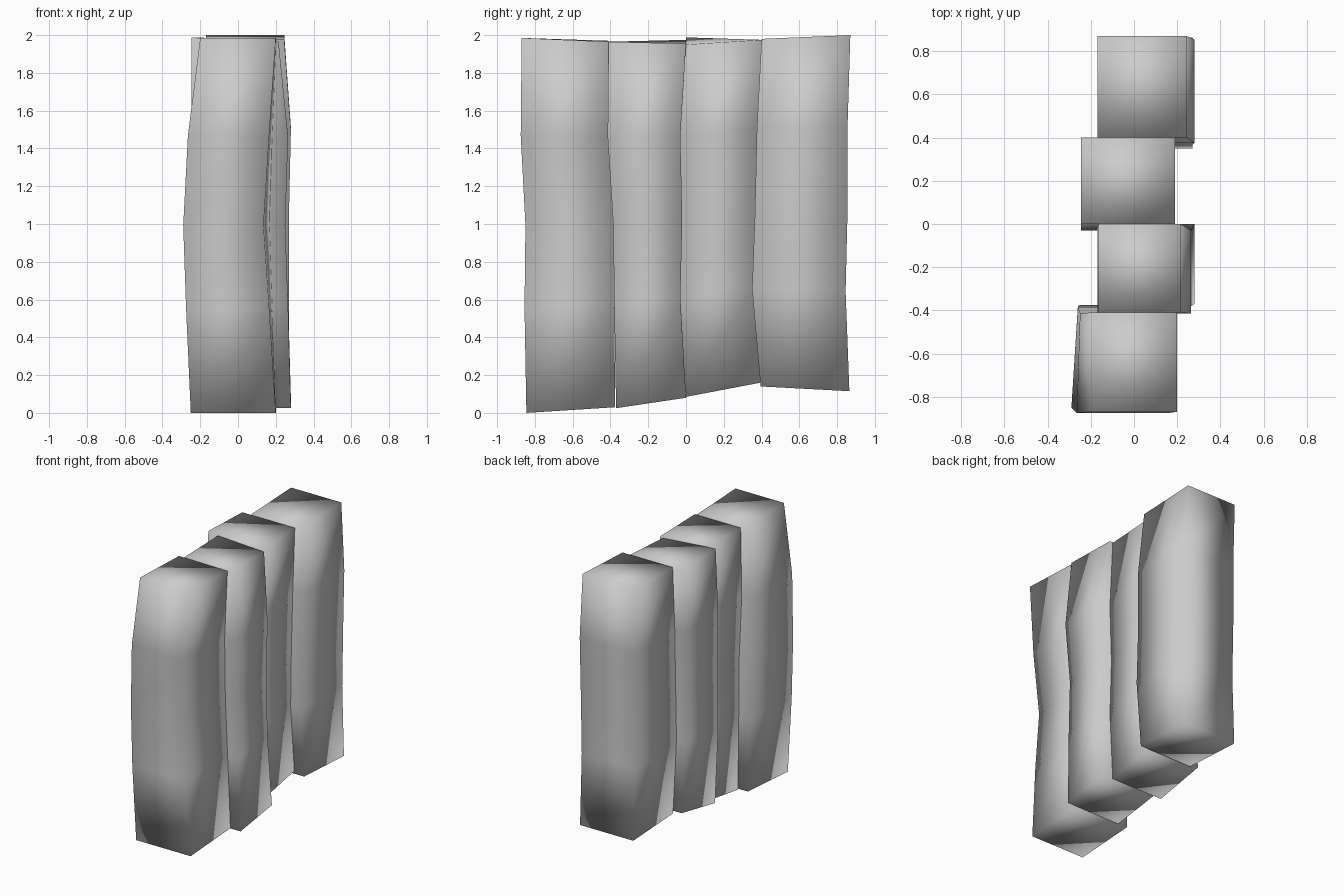
import bpy, bmesh

if "Cube" in bpy.data.objects:
    bpy.data.objects.remove(bpy.data.objects["Cube"])

# height fractions of the five cross-section rings
LEVELS = (0.0, 0.28, 0.5, 0.74, 1.0)


def plank(name, rings, bottom, top, skew=0.0):
    """rings: (x0, x1, y0, y1) per level. bottom: z at front, back.
    top: z at front-right, back-right, back-left, front-left.
    skew: sideways shift of the front edge at mid height."""
    bm = bmesh.new()
    low = (bottom[0], bottom[0], bottom[1], bottom[1])
    high = (top[3], top[0], top[1], top[2])
    loops = []
    for i, (t, (x0, x1, y0, y1)) in enumerate(zip(LEVELS, rings)):
        s = skew * (0, 0.5, 1, 0.5, 0)[i]
        corners = ((x0 + s, y0), (x1 + s, y0), (x1, y1), (x0, y1))
        loops.append([bm.verts.new((x, y, low[k] + (high[k] - low[k]) * t))
                      for k, (x, y) in enumerate(corners)])
    for a, b in zip(loops, loops[1:]):
        for k in range(4):
            n = (k + 1) % 4
            bm.faces.new((a[k], a[n], b[n], b[k]))
    bm.faces.new(loops[0][::-1])
    bm.faces.new(loops[-1])
    # round the long corners and the end rims
    edges = [e for e in bm.edges if e.calc_face_angle(0) > 0.8]
    bmesh.ops.bevel(bm, geom=edges, offset=0.022, segments=3, profile=0.5,
                    affect='EDGES', clamp_overlap=True)
    bmesh.ops.recalc_face_normals(bm, faces=bm.faces)
    mesh = bpy.data.meshes.new(name)
    bm.to_mesh(mesh)
    bm.free()
    obj = bpy.data.objects.new(name, mesh)
    bpy.context.collection.objects.link(obj)
    for p in mesh.polygons:
        p.use_smooth = True
    return obj


# front plank, bowed to the left
plank("plank_front", [
    (-0.25, 0.20, -0.845, -0.375),
    (-0.26, 0.18, -0.855, -0.38),
    (-0.26, 0.165, -0.85, -0.385),
    (-0.25, 0.18, -0.875, -0.415),
    (-0.20, 0.20, -0.87, -0.41)],
    (0.0, 0.03), (1.985, 1.965, 1.97, 1.985), skew=-0.03)

# second plank, set to the right
plank("plank_middle_front", [
    (-0.17, 0.28, -0.37, 0.0),
    (-0.17, 0.265, -0.38, -0.03),
    (-0.17, 0.25, -0.385, -0.02),
    (-0.17, 0.265, -0.415, -0.03),
    (-0.165, 0.215, -0.41, 0.0)],
    (0.025, 0.08), (1.965, 1.955, 1.975, 1.965))

# third plank, set to the left
plank("plank_middle_back", [
    (-0.24, 0.19, 0.0, 0.395),
    (-0.245, 0.19, -0.03, 0.355),
    (-0.245, 0.185, -0.02, 0.365),
    (-0.245, 0.19, -0.03, 0.375),
    (-0.245, 0.19, 0.0, 0.40)],
    (0.085, 0.16), (1.95, 1.975, 1.975, 1.988))

# back plank, leaning to the right
plank("plank_back", [
    (-0.17, 0.27, 0.395, 0.865),
    (-0.17, 0.27, 0.35, 0.845),
    (-0.17, 0.27, 0.365, 0.855),
    (-0.17, 0.28, 0.375, 0.855),
    (-0.17, 0.245, 0.40, 0.87)],
    (0.14, 0.115), (1.98, 2.0, 2.0, 1.98))
